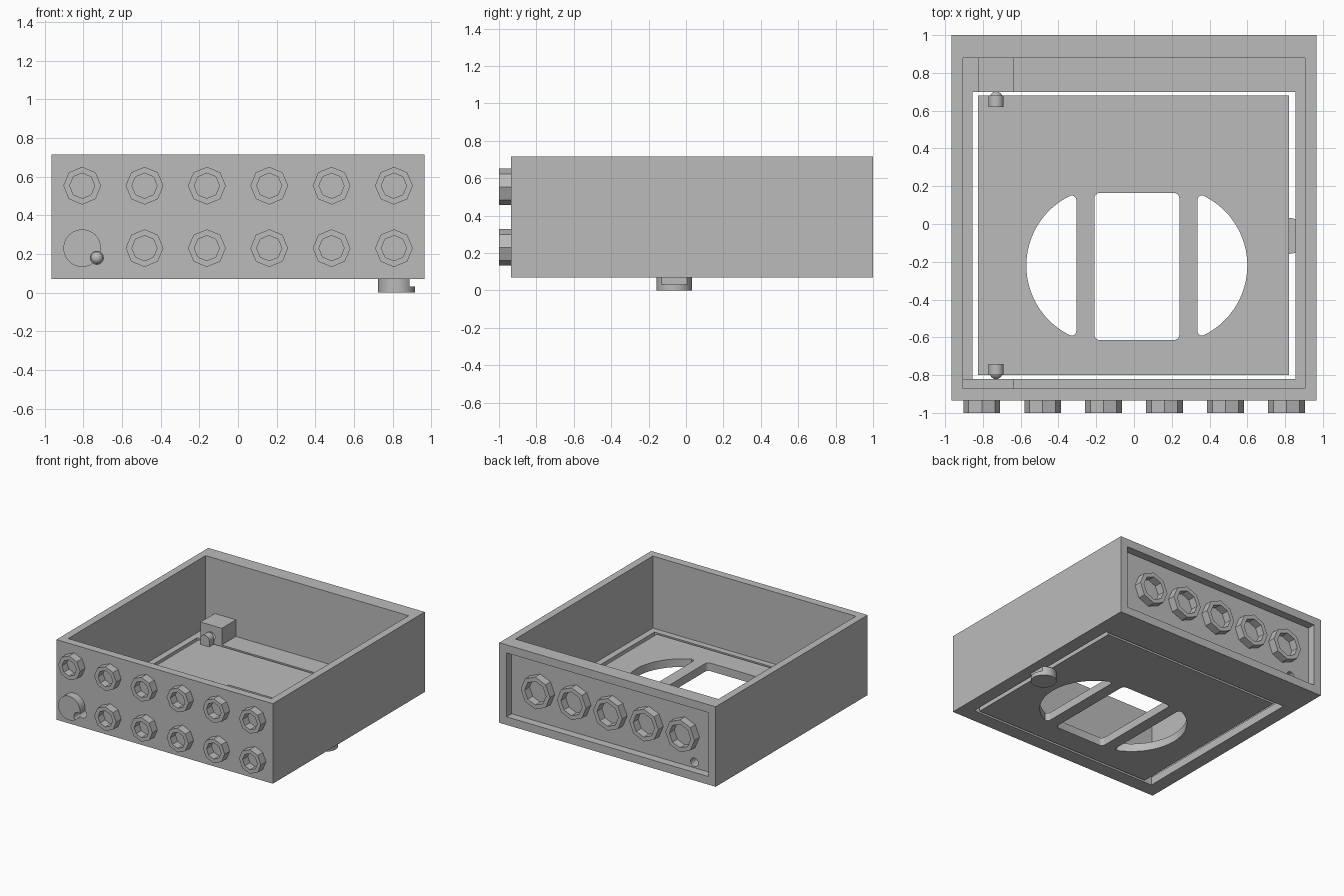
import bpy, bmesh
from math import sin, cos, pi, radians
from mathutils import Vector

if "Cube" in bpy.data.objects:
    bpy.data.objects.remove(bpy.data.objects["Cube"])

grey = bpy.data.materials.new("plain grey")
grey.use_nodes = True
grey.diffuse_color = (0.5, 0.5, 0.5, 1)
grey.node_tree.nodes["Principled BSDF"].inputs["Base Color"].default_value = grey.diffuse_color

BASE, FLOOR, TOP = 0.07, 0.135, 0.715
PIN_X, PIN_Z = -0.73, 0.18


def prism(name, pts, axis, lo, hi):
    """Extrude a flat outline along y (points are x,z) or z (points are x,y)."""
    bm = bmesh.new()
    place = (lambda a, b: (a, lo, b)) if axis == "y" else (lambda a, b: (a, b, lo))
    face = bm.faces.new([bm.verts.new(place(*p)) for p in pts])
    out = bmesh.ops.extrude_face_region(bm, geom=[face])
    shift = Vector((0, hi - lo, 0) if axis == "y" else (0, 0, hi - lo))
    bmesh.ops.translate(bm, vec=shift,
                        verts=[v for v in out["geom"] if isinstance(v, bmesh.types.BMVert)])
    bmesh.ops.recalc_face_normals(bm, faces=bm.faces)
    mesh = bpy.data.meshes.new(name)
    bm.to_mesh(mesh)
    bm.free()
    mesh.materials.append(grey)
    obj = bpy.data.objects.new(name, mesh)
    bpy.context.collection.objects.link(obj)
    return obj


def rect(x0, x1, y0, y1):
    return [(x0, y0), (x1, y0), (x1, y1), (x0, y1)]


def arc(cx, cy, r, a0, a1, n):
    return [(cx + r * cos(radians(a0 + (a1 - a0) * i / n)),
             cy + r * sin(radians(a0 + (a1 - a0) * i / n))) for i in range(n + 1)]


def ring(cx, cy, r, n):
    return arc(cx, cy, r, 0, 360, n)[:-1]


def rounded_rect(x0, x1, y0, y1, r):
    return (arc(x1 - r, y1 - r, r, 0, 90, 5) + arc(x0 + r, y1 - r, r, 90, 180, 5)
            + arc(x0 + r, y0 + r, r, 180, 270, 5) + arc(x1 - r, y0 + r, r, 270, 360, 5))


def activate(obj):
    bpy.ops.object.select_all(action="DESELECT")
    obj.select_set(True)
    bpy.context.view_layer.objects.active = obj


def cut(obj, *cutters):
    activate(obj)
    for c in cutters:
        mod = obj.modifiers.new("cut", "BOOLEAN")
        mod.operation, mod.solver, mod.object = "DIFFERENCE", "EXACT", c
        bpy.ops.object.modifier_apply(modifier=mod.name)
        bpy.data.objects.remove(c)


def smooth(obj):
    activate(obj)
    bpy.ops.object.shade_smooth_by_angle(angle=radians(30))


def pin_hole():
    return prism("hole_cutter", ring(PIN_X, PIN_Z, 0.034, 24), "y", -1.2, 1.2)


# Open box with a battery-door opening and a recessed back panel
box = prism("box_shell", rect(-0.965, 0.965, -0.935, 1.0), "z", BASE, TOP)
cut(box,
    prism("cavity_cutter", rect(-0.905, 0.905, -0.87, 0.88), "z", FLOOR, 1),
    prism("opening_cutter", rect(-0.855, 0.855, -0.82, 0.70), "z", -0.1, 0.3),
    prism("recess_cutter", rect(-0.90, 0.90, 0.135, 0.65), "y", 0.935, 1.1),
    pin_hole())
smooth(box)

# Hinge blocks that hold the door pins
for name, outline in (("back_hinge_block", rect(-0.825, -0.635, 0.70, 0.885)),
                      ("front_hinge_block", rect(-0.91, -0.635, -0.875, -0.82))):
    block = prism(name, outline, "z", FLOOR - 0.005, 0.27)
    cut(block, pin_hole())


# Hollow octagonal studs
def stud(name, x, z, r, hole, y0, y1):
    obj = prism(name, ring(x, z, r, 8), "y", y0, y1)
    cut(obj, prism("stud_cutter", ring(x, z, hole, 8), "y", y0 - 0.1, y1 + 0.1))


for row, z in (("lower", 0.23), ("upper", 0.553)):
    for i in range(6):
        x = -0.806 + 0.3225 * i
        if row == "lower" and i == 0:
            disc = prism("front_solid_stud", ring(x, z, 0.097, 40), "y", -1.0, -0.935)
            cut(disc, pin_hole())
            smooth(disc)
        else:
            stud(f"front_stud_{row}_{i}", x, z, 0.0975, 0.065, -1.0, -0.935)
for i in range(5):
    stud(f"back_stud_{i}", 0.3225 * (i - 2), 0.393, 0.13, 0.095, 0.935, 0.998)

# Door with a rounded window and two curved side windows
door = prism("door", [(-0.775, BASE), (0.82, BASE), (0.82, FLOOR), (-0.825, FLOOR),
                      (-0.825, 0.12)], "y", -0.80, 0.68)
side = (arc(-0.16, -0.22, 0.41, 115, 245, 32)
        + arc(-0.331, -0.565, 0.026, 270, 360, 5)
        + arc(-0.331, 0.125, 0.026, 0, 90, 5))
cut(door,
    prism("window_cutter", rounded_rect(-0.21, 0.24, -0.615, 0.165, 0.03), "z", -0.1, 0.3),
    prism("left_cutter", side, "z", -0.1, 0.3),
    prism("right_cutter", [(0.03 - x, y) for x, y in side], "z", -0.1, 0.3))
smooth(door)

# Hinge lugs with domed pins
lug_outline = [(PIN_X - 0.04, FLOOR - 0.01), (PIN_X + 0.04, FLOOR - 0.01)] \
    + arc(PIN_X, PIN_Z, 0.04, 0, 180, 16)
for name, y0, y1, tip in (("back", 0.62, 0.68, 0.667), ("front", -0.80, -0.74, -0.787)):
    smooth(prism(name + "_hinge_lug", lug_outline, "y", y0, y1))
    bpy.ops.mesh.primitive_uv_sphere_add(segments=24, ring_count=12, radius=0.034,
                                         location=(PIN_X, tip, PIN_Z))
    pin = bpy.context.object
    pin.name = name + "_hinge_pin"
    pin.data.materials.append(grey)
    smooth(pin)

# Round latch under the door, stepped to grip the frame
latch = prism("door_latch", ring(0.82, -0.063, 0.095, 40), "z", 0, BASE)
cut(latch, prism("latch_cutter", rect(0.887, 1.1, -0.3, 0.2), "z", 0.032, 0.2))
smooth(latch)
